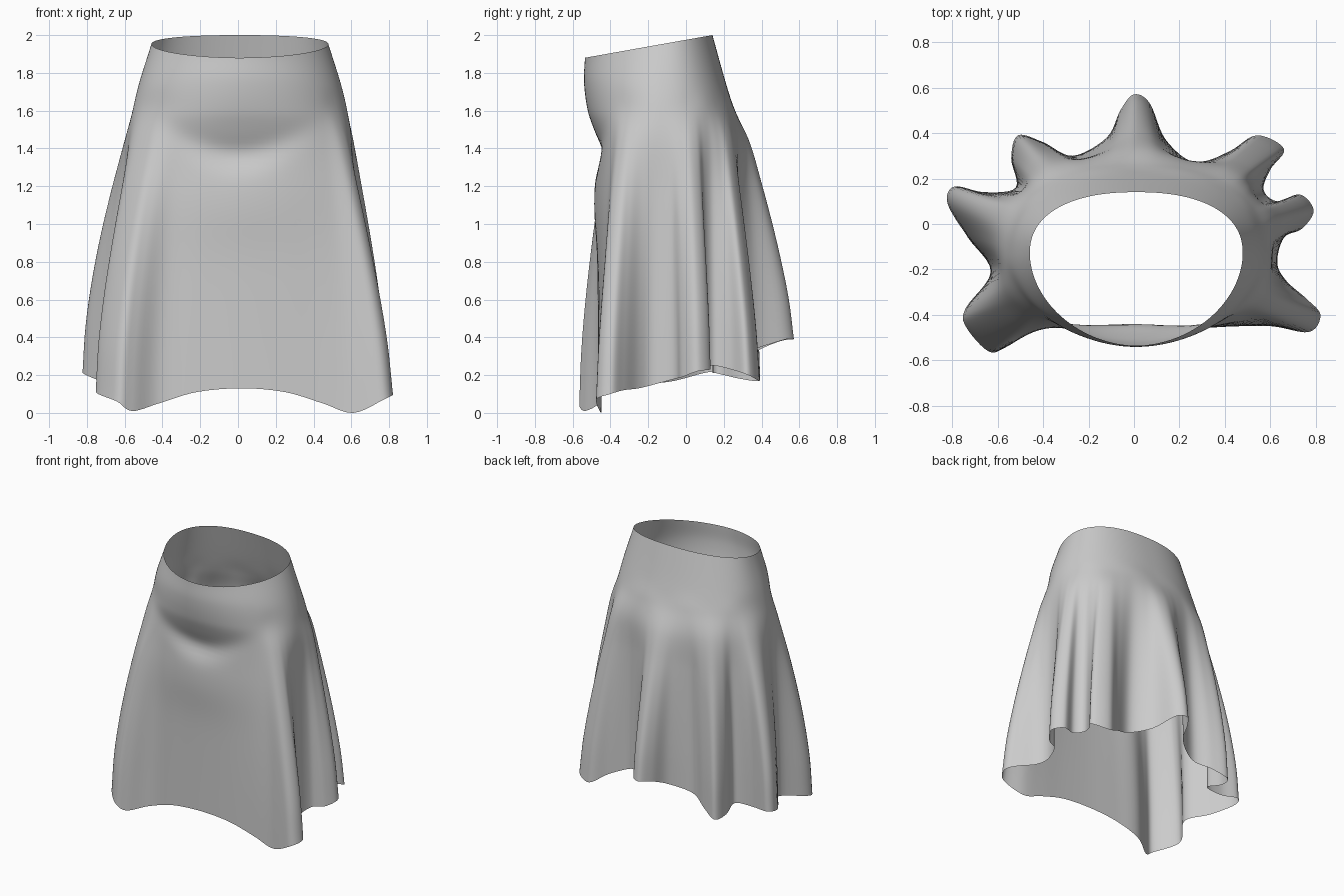
import bpy, bmesh, math
from mathutils import Vector

if "Cube" in bpy.data.objects:
    bpy.data.objects.remove(bpy.data.objects["Cube"])

# Hem outline, counter-clockwise from the front centre: x, y, z
HEM = [Vector(p) for p in (
    (0.02, -0.465, .13), (0.25, -0.46, .11), (0.45, -0.45, .05), (0.61, -0.45, .00),
    (0.77, -0.475, .07), (0.82, -0.40, .10), (0.76, -0.33, .12), (0.67, -0.25, .13),
    (0.63, -0.17, .15), (0.66, -0.06, .18), (0.74, -0.02, .19), (0.79, 0.06, .22),
    (0.73, 0.13, .23), (0.63, 0.10, .24), (0.57, 0.15, .25), (0.60, 0.24, .23),
    (0.66, 0.33, .20), (0.54, 0.39, .17), (0.42, 0.32, .24), (0.27, 0.27, .30),
    (0.14, 0.37, .34), (0.07, 0.53, .39), (0.00, 0.57, .39), (-0.06, 0.50, .38),
    (-0.12, 0.38, .33), (-0.27, 0.30, .27), (-0.40, 0.36, .22), (-0.51, 0.39, .17),
    (-0.54, 0.29, .18), (-0.52, 0.16, .21), (-0.66, 0.14, .21), (-0.79, 0.165, .22),
    (-0.82, 0.09, .21), (-0.73, -0.06, .17), (-0.63, -0.21, .15), (-0.74, -0.37, .12),
    (-0.74, -0.45, .10), (-0.64, -0.56, .06), (-0.56, -0.54, .01), (-0.42, -0.46, .05),
    (-0.22, -0.46, .11))]
SUB, ROWS = 6, 8          # samples between hem points / between key rings
CX, CY = 0.01, -0.13


def catmull(a, b, c, d, t):
    return 0.5 * (2*b + (c - a)*t + (2*a - 5*b + 4*c - d)*t*t + (3*b - a - 3*c + d)*t**3)


def oval(ang, half_x, y_front, y_back, z, p_front):
    """Point on an oval in the direction ang; the front half has its own roundness."""
    c, s = math.cos(ang), math.sin(ang)
    hy, power = (y_back - CY, 2.3) if s > 0 else (CY - y_front, p_front)
    r = (abs(c / half_x)**power + abs(s / hy)**power) ** (-1 / power)
    return Vector((CX + r*c, CY + r*s, z))


# Smooth hem curve
n = len(HEM)
hem = [catmull(HEM[i-1], HEM[i], HEM[(i+1) % n], HEM[(i+2) % n], k / SUB)
       for i in range(n) for k in range(SUB)]
m = len(hem)

# Unwrapped direction of every column, smoothed so columns never cross
ang = []
for p in hem:
    a = math.atan2(p.y - CY, p.x - CX)
    if ang:
        a += 2*math.pi * round((ang[-1] - a) / (2*math.pi))
    ang.append(a)
W = 12


def smooth_angle(i):
    return sum(ang[(i+k) % m] + 2*math.pi * ((i+k) // m) for k in range(-W, W+1)) / (2*W + 1)


# One column from waist to hem: key points, then a spline through them
columns = []
for i, h in enumerate(hem):
    a = smooth_angle(i)
    waist = oval(a, 0.468, -0.535, 0.14, 0, 1.9)
    waist.z = 1.88 + 0.12 * (waist.y + 0.535) / 0.675
    upper = oval(a, 0.532, -0.54, 0.21, 1.75, 1.95)
    belly = oval(a, 0.568, -0.52, 0.26, 1.6, 2.05)
    hip = oval(a, 0.59, -0.475, 0.30, 1.43, 2.25)
    keys = [waist, upper, belly]
    bulge = 1.35 + 0.3 * min(1, max(0, -h.x / 0.5))
    for t in (0, 0.2, 0.4, 0.6, 0.8, 1.0):
        f = 0.14 + 0.86 * (1 - (1 - t)**bulge)
        keys.append(Vector((hip.x + (h.x - hip.x)*f, hip.y + (h.y - hip.y)*f,
                            hip.z + (h.z - hip.z)*t)))
    keys = [2*keys[0] - keys[1]] + keys + [2*keys[-1] - keys[-2]]
    col = [catmull(*keys[j:j+4], k / ROWS) for j in range(len(keys) - 3) for k in range(ROWS)]
    col.append(h.copy())
    for p in col:
        # Crease under the belly, with a soft swell below it
        if p.y < -0.3:
            sag = 1.37 + 0.9 * p.x**2
            p.y += 0.032 * math.exp(-((p.z - sag) / 0.08)**2 - (p.x / 0.25)**2)
            p.y -= 0.015 * math.exp(-((p.z - 1.1) / 0.2)**2 - (p.x / 0.35)**2)
        p.z = max(p.z, 0)
    columns.append(col)

# Skirt cloth as one open tube
bm = bmesh.new()
grid = [[bm.verts.new(p) for p in col] for col in columns]
for i in range(m):
    c0, c1 = grid[i], grid[(i+1) % m]
    for j in range(len(c0) - 1):
        bm.faces.new((c0[j], c0[j+1], c1[j+1], c1[j]))
mesh = bpy.data.meshes.new("skirt")
bm.to_mesh(mesh)
bm.free()
skirt = bpy.data.objects.new("skirt", mesh)
bpy.context.collection.objects.link(skirt)
for poly in mesh.polygons:
    poly.use_smooth = True
